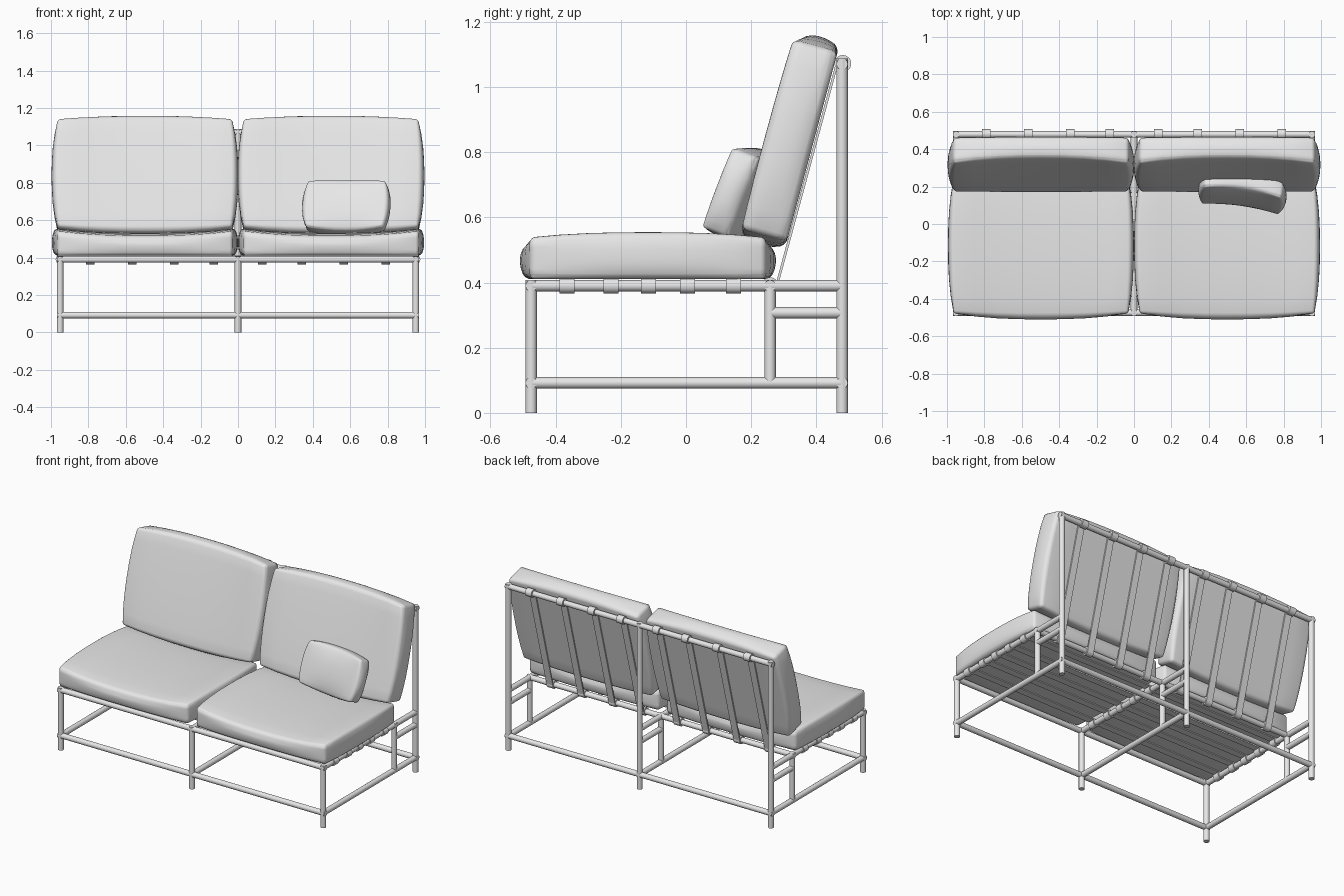
import bpy, bmesh, math
from mathutils import Vector, Matrix

cube = bpy.data.objects.get("Cube")
if cube:
    bpy.data.objects.remove(cube, do_unlink=True)

GREY = (0.8, 0.8, 0.8, 1)
mat = bpy.data.materials.new("light grey")
mat.use_nodes = True
mat.diffuse_color = GREY
mat.node_tree.nodes["Principled BSDF"].inputs["Base Color"].default_value = GREY


def finish(name, bm, by_angle=True):
    """Turn a bmesh into a named, shaded object."""
    mesh = bpy.data.meshes.new(name)
    bm.to_mesh(mesh)
    bm.free()
    mesh.materials.append(mat)
    obj = bpy.data.objects.new(name, mesh)
    bpy.context.collection.objects.link(obj)
    if by_angle:
        bpy.ops.object.select_all(action="DESELECT")
        obj.select_set(True)
        bpy.context.view_layer.objects.active = obj
        bpy.ops.object.shade_smooth_by_angle(angle=math.radians(40))
    else:
        for p in mesh.polygons:
            p.use_smooth = True
    return obj


def add_tube(bm, a, b, r):
    a, b = Vector(a), Vector(b)
    turn = (b - a).to_track_quat("Z", "Y").to_matrix().to_4x4()
    bmesh.ops.create_cone(bm, cap_ends=True, segments=16, radius1=r, radius2=r,
                          depth=(b - a).length,
                          matrix=Matrix.Translation((a + b) / 2) @ turn)


def tube(name, a, b, r=0.0175):
    bm = bmesh.new()
    add_tube(bm, a, b, r)
    return finish(name, bm)


def strap(name, rail_a, rail_b, band_a, band_b, along, r, width=0.046):
    """Flat band between two rails with a wrapped loop at each end."""
    bm = bmesh.new()
    side = Vector(along)
    for c in (Vector(rail_a), Vector(rail_b)):
        add_tube(bm, c - side * width / 2, c + side * width / 2, r)
    a, b = Vector(band_a), Vector(band_b)
    run = (b - a).normalized()
    basis = Matrix((side, run, side.cross(run))).transposed().to_4x4()
    size = Matrix.Diagonal((width, (b - a).length, 0.008, 1))
    bmesh.ops.create_cube(bm, size=1, matrix=Matrix.Translation((a + b) / 2) @ basis @ size)
    return finish(name, bm)


def swell(t):
    return 1 - abs(t) ** 2.5


def sat_in(crown, dip, lean):
    """Upper face that rises along its length and dips across its width."""
    def offset(u, t, w):
        return crown * swell(t) - dip * swell(u) * (1 + lean * t) if w > 0 else 0
    return offset


def plump(u, t, w):
    """Both faces swollen and the whole pillow curled at its ends."""
    return 0.02 * w * swell(u) * swell(t) + 0.025 * u * u


def cushion(name, centre, half, bulge, face, rot=(0, 0, 0), bevel=0.024):
    """Padded block whose sides swell towards their middles."""
    bm = bmesh.new()
    bmesh.ops.create_cube(bm, size=2)
    bmesh.ops.subdivide_edges(bm, edges=bm.edges[:], cuts=7, use_grid_fill=True)
    for v in bm.verts:
        u, t, w = v.co
        rim = 0.4 + 0.6 * swell(w)
        depth = (w + 1) / 2 if face is not plump else 1
        v.co = (u * (half[0] + bulge[0] * swell(t) * rim),
                t * (half[1] + bulge[1] * swell(u) * rim),
                w * half[2] + face(u, t, w) * depth)
    obj = finish(name, bm, by_angle=False)
    obj.location, obj.rotation_euler = centre, rot
    mod = obj.modifiers.new("soft edges", "BEVEL")
    mod.width, mod.segments = bevel, 3
    mod.limit_method, mod.angle_limit = "ANGLE", math.radians(45)
    return obj


FRONT, MID, BACK = -0.475, 0.258, 0.479
LOW, SHORT, SEAT, TOP = 0.092, 0.307, 0.39, 1.07
SIDE = 0.951

# Three matching upright frames: two ends and the centre
for label, x in (("left", SIDE), ("centre", 0), ("right", -SIDE)):
    tube(label + "_front_leg", (x, FRONT, 0), (x, FRONT, SEAT + 0.017))
    tube(label + "_back_leg", (x, BACK, 0), (x, BACK, TOP + 0.017))
    tube(label + "_middle_post", (x, MID, LOW), (x, MID, SEAT))
    tube(label + "_low_rail", (x, FRONT, LOW), (x, BACK, LOW))
    tube(label + "_short_rail", (x, MID, SHORT), (x, BACK, SHORT))
    tube(label + "_seat_rail", (x, FRONT, SEAT), (x, BACK, SEAT))

# Long rails joining the frames
for name, y, z in (("front_low_rail", FRONT, LOW), ("back_low_rail", BACK, LOW),
                   ("front_seat_rail", FRONT, SEAT), ("rear_seat_rail", MID, SEAT),
                   ("back_top_rail", BACK, TOP)):
    tube(name, (-SIDE - 0.016, y, z), (SIDE + 0.016, y, z))

# Seat straps, one set on each half
for y in (-0.365, -0.23, -0.115, 0.005, 0.145):
    for s in (1, -1):
        strap("seat_strap", (0, y, SEAT), (s * SIDE, y, SEAT),
              (0, y, SEAT + 0.018), (s * SIDE, y, SEAT + 0.018), (0, 1, 0), 0.024)

# Back straps, leaning from the seat to the top rail
for x in (0.13, 0.34, 0.565, 0.79):
    for s in (1, -1):
        strap("back_strap", (s * x, MID, SEAT), (s * x, BACK + 0.002, TOP + 0.002),
              (s * x, MID + 0.02, SEAT), (s * x, BACK - 0.016, TOP), (1, 0, 0), 0.026)

# Seat and back cushions
for s in (1, -1):
    cushion("seat_cushion", (s * 0.4975, -0.117, 0.475), (0.467, 0.361, 0.065),
            (0.03, 0.032, 0), sat_in(0.016, 0.024, 0))
    cushion("back_cushion", (s * 0.4975, 0.318, 0.836), (0.467, 0.3, 0.072),
            (0.032, 0.032, 0), sat_in(0.005, 0.012, 1), rot=(math.radians(75), 0, 0))

# Small loose pillow
cushion("pillow", (0.583, 0.187, 0.667), (0.207, 0.13, 0.045), (0.03, 0.018, 0),
        plump, rot=(math.radians(69), 0, math.radians(-8)), bevel=0.035)
